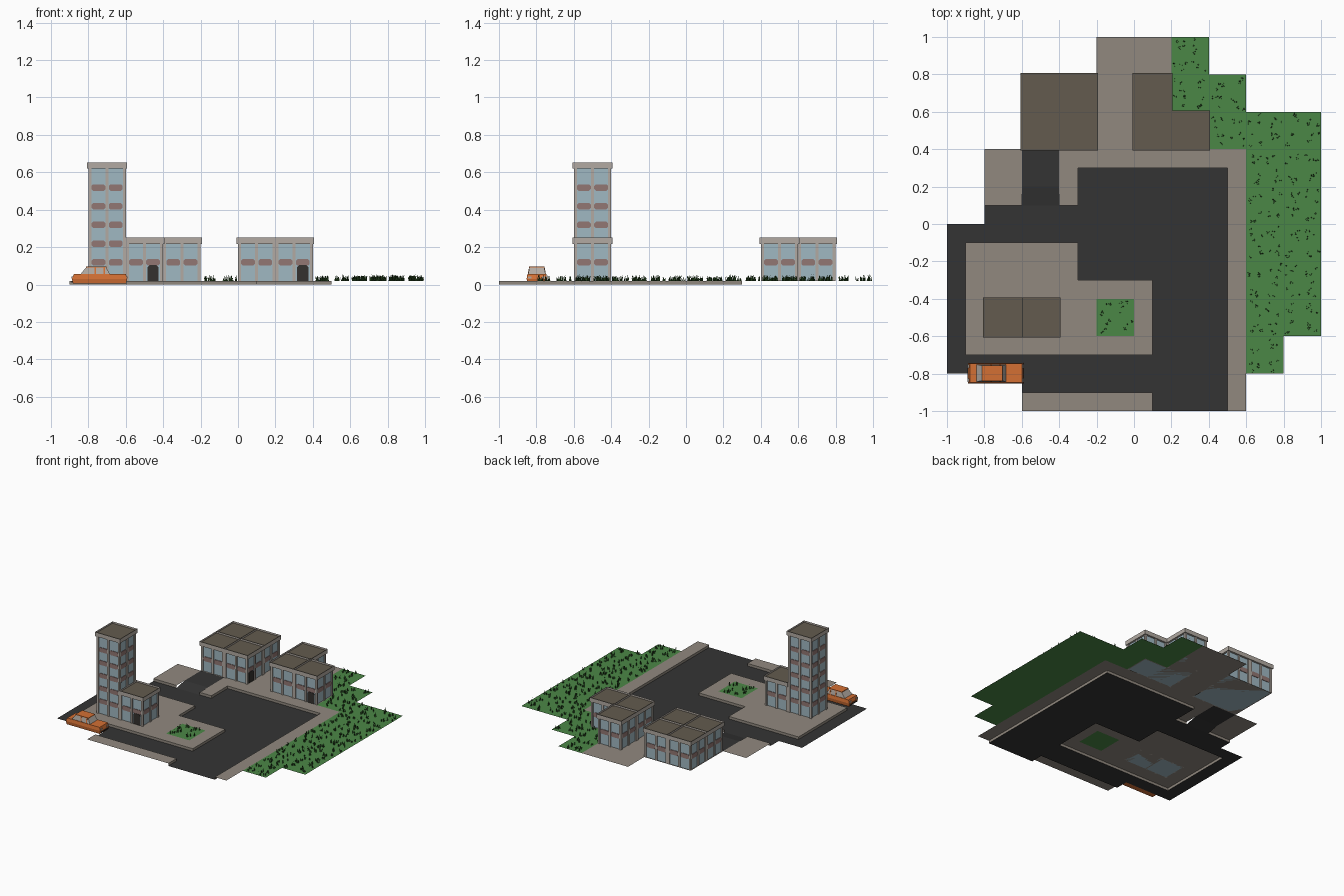
import bpy, bmesh, math, random
from mathutils import Vector

if "Cube" in bpy.data.objects:
    bpy.data.objects.remove(bpy.data.objects["Cube"])

random.seed(4)
PAVE = 0.02          # height of pavement and lawn above the road


def material(name, r, g, b):
    m = bpy.data.materials.new(name)
    lin = [((c / 255 + 0.055) / 1.055) ** 2.4 for c in (r, g, b)]
    m.diffuse_color = (*lin, 1)
    m.use_nodes = True
    m.node_tree.nodes["Principled BSDF"].inputs["Base Color"].default_value = m.diffuse_color
    return m


ROAD = material("asphalt", 52, 52, 52)
PAVING = material("paving", 145, 137, 127)
CONCRETE = material("concrete", 178, 170, 162)
SPANDREL = material("dusty_red_panel", 146, 119, 115)
GLASS = material("window_glass", 160, 184, 194)
ROOF = material("roof_felt", 99, 91, 78)
DOOR = material("door_dark", 52, 49, 46)
LAWN = material("lawn_green", 75, 135, 70)
BLADE = material("dark_grass", 45, 80, 36)
PAINT = material("orange_paint", 212, 112, 52)


def finish(name, bm, *mats, solid=True):
    if solid:
        bmesh.ops.recalc_face_normals(bm, faces=bm.faces)
    me = bpy.data.meshes.new(name)
    bm.to_mesh(me)
    bm.free()
    for m in mats:
        me.materials.append(m)
    ob = bpy.data.objects.new(name, me)
    bpy.context.collection.objects.link(ob)
    return ob


def loft(bm, low, high):
    """Closed solid between two matching loops of points; returns its end faces."""
    a = [bm.verts.new(p) for p in low]
    b = [bm.verts.new(p) for p in high]
    n = len(a)
    for i in range(n):
        bm.faces.new((a[i], a[(i + 1) % n], b[(i + 1) % n], b[i]))
    return bm.faces.new(a[::-1]), bm.faces.new(b)


def rect(x0, x1, y0, y1, z):
    return [(x0, y0, z), (x1, y0, z), (x1, y1, z), (x0, y1, z)]


def box(bm, x0, x1, y0, y1, z0, z1):
    return loft(bm, rect(x0, x1, y0, y1, z0), rect(x0, x1, y0, y1, z1))


# ---- Ground map in tenths of a unit: later rectangles overwrite earlier ones
cells = {}
LAYOUT = [
    ("road", -10, 5, -8, 0), ("road", -8, 5, 0, 1), ("road", -6, 5, -10, -8),
    ("road", -3, 5, 0, 3),
    ("pave", -9, -3, -7, -1), ("pave", -3, 1, -7, -3), ("pave", -6, 1, -10, -9),
    ("pave", 5, 6, -10, 4), ("pave", -3, 6, 3, 4), ("pave", -4, -3, 1, 4),
    ("pave", -8, -6, 1, 4), ("pave", -6, 4, 4, 8), ("pave", -2, 2, 8, 10),
    ("drive", -6, -4, 1, 4),
    ("lawn", 6, 10, -6, 6), ("lawn", 6, 8, -8, -6), ("lawn", 4, 6, 4, 8),
    ("lawn", 2, 4, 6, 10), ("lawn", -2, 0, -6, -4),
]
for kind, x0, x1, y0, y1 in LAYOUT:
    for i in range(x0, x1):
        for j in range(y0, y1):
            cells[i, j] = kind


def ground(name, kind, z, mat):
    bm = bmesh.new()
    for (i, j), k in cells.items():
        if k == kind:
            bm.faces.new([bm.verts.new((p[0] / 10, p[1] / 10, z))
                          for p in rect(i, i + 1, j, j + 1, 0)])
            # the driveway ramps up from the road
            if kind == "drive" and j == 1:
                for v in list(bm.verts)[-4:]:
                    if v.co.y < 0.11:
                        v.co.z = 0
    # kerb faces wherever paving meets the road
    if kind == "pave":
        for (i, j), k in cells.items():
            if k != "pave":
                continue
            for di, dj in ((1, 0), (-1, 0), (0, 1), (0, -1)):
                if cells.get((i + di, j + dj)) == "road":
                    c = Vector((i + 0.5 + di / 2, j + 0.5 + dj / 2, 0)) / 10
                    t = Vector((-dj, di, 0)) / 20
                    up = Vector((0, 0, z))
                    bm.faces.new([bm.verts.new(p) for p in (c - t, c + t, c + t + up, c - t + up)])
    bmesh.ops.remove_doubles(bm, verts=bm.verts, dist=1e-4)
    bmesh.ops.dissolve_limit(bm, angle_limit=0.02, verts=bm.verts, edges=bm.edges)
    finish(name, bm, mat, solid=False)


ground("road", "road", 0, ROAD)
ground("driveway", "drive", PAVE, ROAD)
ground("pavement", "pave", PAVE, PAVING)
ground("lawn", "lawn", PAVE, LAWN)

# ---- Grass tufts scattered over the lawn
bm = bmesh.new()
for (i, j), k in sorted(cells.items()):
    if k != "lawn":
        continue
    for _ in range(4):
        cx, cy = (i + random.uniform(.12, .88)) / 10, (j + random.uniform(.12, .88)) / 10
        for _ in range(4):
            a = random.uniform(0, math.tau)
            w = Vector((math.cos(a), math.sin(a), 0)) * 0.0035
            base = Vector((cx + random.uniform(-.007, .007), cy + random.uniform(-.007, .007), PAVE))
            tip = base + Vector((random.uniform(-.006, .006), random.uniform(-.006, .006),
                                 random.uniform(.016, .034)))
            bm.faces.new([bm.verts.new(p) for p in (base - w, base + w, tip)])
finish("grass_tufts", bm, BLADE, solid=False)

# ---- Buildings: square 0.2 tiles with pillars, glass, panels and a parapet
SIDES = [Vector((0, -1, 0)), Vector((1, 0, 0)), Vector((0, 1, 0)), Vector((-1, 0, 0))]


def facade(bm, centre, side, outline, w0, w1):
    """Extrude an outline of (along, height) points outward from one side."""
    n = SIDES[side]
    u = Vector((-n.y, n.x, 0))
    pts = [centre + u * a + Vector((0, 0, z)) for a, z in outline]
    loft(bm, [p + n * w0 for p in pts], [p + n * w1 for p in pts])


def panel(a, half, z0, z1, cut, foot=True):
    low = [(a - half + cut, z0), (a + half - cut, z0)] if foot else [(a - half, z0), (a + half, z0)]
    mid = [(a + half, z1 - cut), (a + half - cut, z1), (a - half + cut, z1), (a - half, z1 - cut)]
    return low + [(a + half, z0 + cut)] + mid + [(a - half, z0 + cut)] if foot else low + mid


def building(name, tiles, height, doors=(), blocked=()):
    core, frame, panels, cap, entry = (bmesh.new() for _ in range(5))
    top = height - 0.033
    for x, y in tiles:
        c = Vector((x, y, 0))
        exposed = [(round(x + n.x * .2, 2), round(y + n.y * .2, 2)) not in tiles + list(blocked)
                   for n in SIDES]

        def span(outer, inner=0.1):
            d = [outer if e else inner for e in exposed]
            return x - d[3], x + d[1], y - d[0], y + d[2]

        # glass core
        box(core, *span(0.092), PAVE, top + 0.005)
        # parapet with sunken roof
        roof = box(cap, *span(0.107), top, height)[1]
        bmesh.ops.inset_region(cap, faces=[roof], thickness=0.011, use_even_offset=True)
        lip = bmesh.ops.extrude_discrete_faces(cap, faces=[roof])["faces"][0]
        walls = [v.co.copy() for v in lip.verts]
        cap.faces.remove(lip)
        loft_low = [v - Vector((0, 0, 0.014)) for v in walls]
        a = [cap.verts.new(p) for p in walls]
        b = [cap.verts.new(p) for p in loft_low]
        for i in range(4):
            cap.faces.new((a[i], a[(i + 1) % 4], b[(i + 1) % 4], b[i]))
        cap.faces.new(b).material_index = 1

        for s in range(4):
            if not exposed[s]:
                continue
            # pillars
            posts = [(-.008, .008), (.084, .1)]
            if not exposed[s - 1]:
                posts.append((-.1, -.084))
            for u0, u1 in posts:
                facade(frame, c, s, [(u0, PAVE), (u1, PAVE), (u1, top), (u0, top)], .084, .1)
            # coloured panels between floors
            for bay in (-.046, .046):
                for k in range(1, int(top / 0.1 - 0.2) + 1 if top > 0.3 else 2):
                    facade(panels, c, s, panel(bay, .037, k * .1 + .001, k * .1 + .036, .009), .09, .096)
    for x, y, side, bay in doors:
        facade(entry, Vector((x, y, 0)), side, panel(bay, .03, PAVE, .104, .012, False), .09, .098)
    finish(name + "_glass", core, GLASS)
    finish(name + "_pillars", frame, CONCRETE)
    finish(name + "_panels", panels, SPANDREL)
    bmesh.ops.remove_doubles(cap, verts=cap.verts, dist=1e-5)
    finish(name + "_parapet_roof", cap, CONCRETE, ROOF)
    if doors:
        finish(name + "_door", entry, DOOR)
    else:
        entry.free()


building("tower", [(-.7, -.5)], .652)
building("tower_annex", [(-.5, -.5)], .25, [(-.5, -.5, 0, .046)], [(-.7, -.5)])
building("square_block", [(-.5, .5), (-.3, .5), (-.5, .7), (-.3, .7)], .25, [(-.3, .5, 1, -.046)])
building("corner_block", [(.1, .5), (.3, .5), (.1, .7)], .25, [(.3, .5, 0, .046)])

# ---- Car
bm = bmesh.new()
loft(bm, rect(-.882, -.597, -.848, -.747, .005), rect(-.888, -.592, -.852, -.743, .03))
loft(bm, rect(-.888, -.592, -.852, -.743, .03), rect(-.878, -.6, -.848, -.747, .055))
finish("car_body", bm, PAINT)
bm = bmesh.new()
loft(bm, rect(-.842, -.685, -.844, -.751, .055), rect(-.812, -.705, -.837, -.758, .092))
finish("car_windows", bm, CONCRETE)
bm = bmesh.new()
box(bm, -.814, -.702, -.839, -.756, .092, .097)
for x in (-.768, -.72):          # door pillars on both sides
    for s in (-1, 1):
        y0, y1 = -.7975 + s * .0475, -.7975 + s * .0405
        loft(bm, rect(x, x + .008, y0 - .001, y0 + .001, .055), rect(x, x + .008, y1 - .001, y1 + .001, .093))
finish("car_roof", bm, PAINT)
bm = bmesh.new()
for y in (-.835, -.76):          # lamps front and back
    for x in (-.8865, -.5935):
        box(bm, x - .003, x + .003, y - .01, y + .01, .032, .043)
finish("car_lamps", bm, CONCRETE)
bm = bmesh.new()
for x in (-.8865, -.5935):
    box(bm, x - .003, x + .003, -.84, -.755, .012, .02)
finish("car_bumpers", bm, DOOR)
